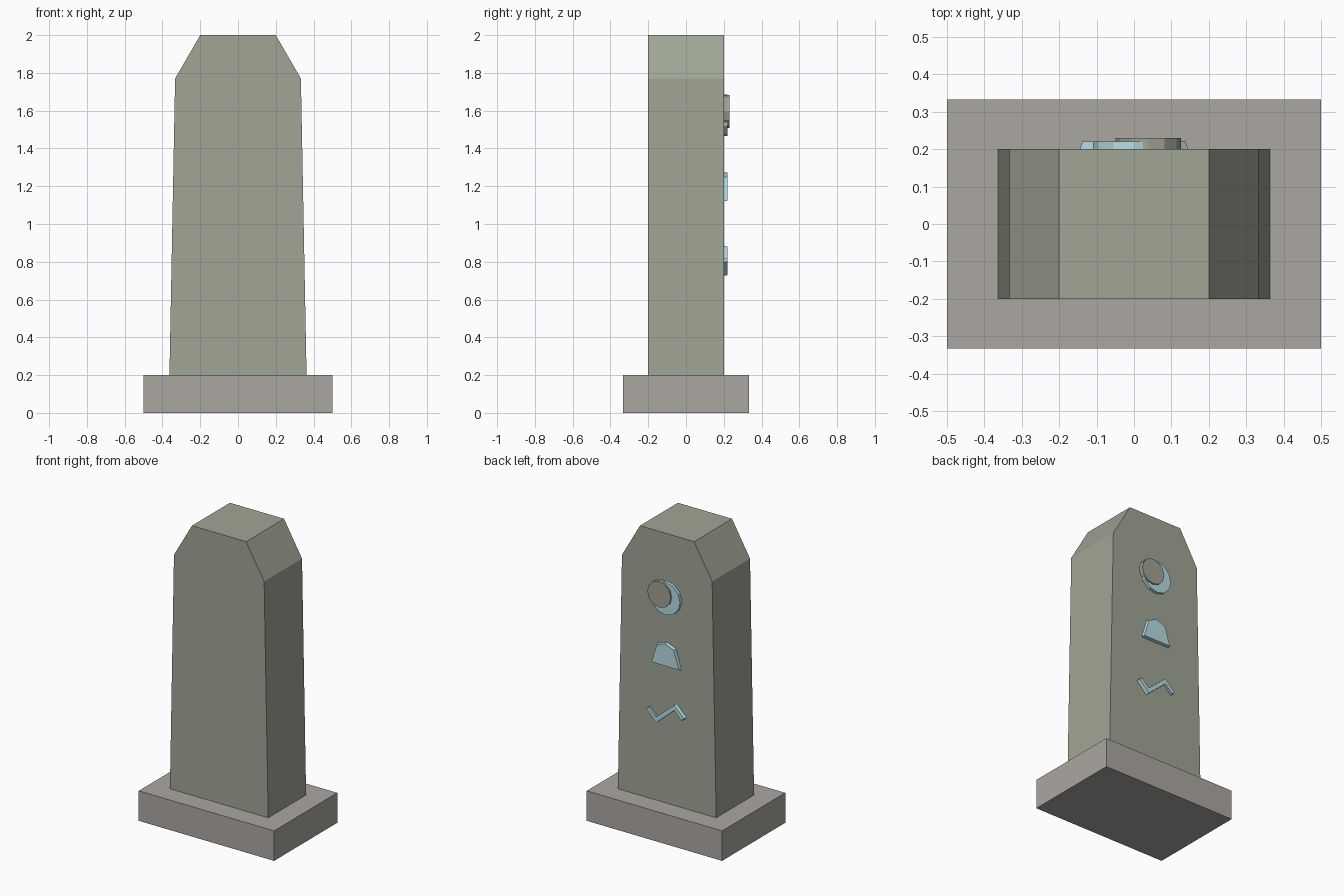
import bpy, bmesh, math

if "Cube" in bpy.data.objects:
    bpy.data.objects.remove(bpy.data.objects["Cube"])


def material(name, rgb):
    mat = bpy.data.materials.new(name)
    mat.diffuse_color = (*rgb, 1)
    mat.use_nodes = True
    mat.node_tree.nodes["Principled BSDF"].inputs["Base Color"].default_value = mat.diffuse_color
    return mat


def prism(name, profile, y0, y1, mat, taper=1.0):
    """Extrude an (x, z) profile from y0 to y1, shrinking the y1 end about its middle."""
    cx = (min(p[0] for p in profile) + max(p[0] for p in profile)) / 2
    cz = (min(p[1] for p in profile) + max(p[1] for p in profile)) / 2
    bm = bmesh.new()
    near = [bm.verts.new((x, y0, z)) for x, z in profile]
    far = [bm.verts.new((cx + (x - cx) * taper, y1, cz + (z - cz) * taper))
           for x, z in profile]
    bm.faces.new(near)
    bm.faces.new(far[::-1])
    n = len(profile)
    for i in range(n):
        j = (i + 1) % n
        bm.faces.new((near[i], far[i], far[j], near[j]))
    bmesh.ops.recalc_face_normals(bm, faces=bm.faces)
    mesh = bpy.data.meshes.new(name)
    bm.to_mesh(mesh)
    bm.free()
    mesh.materials.append(mat)
    obj = bpy.data.objects.new(name, mesh)
    bpy.context.collection.objects.link(obj)
    return obj


def disc(cx, cz, r, sides=12):
    return [(cx + r * math.cos(math.tau * i / sides),
             cz + r * math.sin(math.tau * i / sides)) for i in range(sides)]


def mirrored(half):
    """Close a right-hand half profile with its mirror image."""
    return half + [(-x, z) for x, z in reversed(half) if x > 0]


base_stone = material("base_stone", (0.41, 0.385, 0.36))
pillar_stone = material("pillar_stone", (0.35, 0.38, 0.30))
glyph_blue = material("glyph_blue", (0.46, 0.72, 0.76))
moon_stone = material("moon_stone", (0.37, 0.36, 0.29))

# Plinth and tapered pillar with chamfered shoulders
prism("plinth", mirrored([(0.5, 0), (0.5, 0.2)]), -0.333, 0.333, base_stone)
prism("pillar", mirrored([(0.363, 0.2), (0.333, 1.77), (0.2, 2.0)]),
      -0.2, 0.2, pillar_stone)

# Crescent on the back: blue disc partly covered by a stone disc
prism("moon", disc(0, 1.575, 0.11), 0.19, 0.22, glyph_blue)
prism("moon_shadow", disc(0.038, 1.595, 0.087), 0.19, 0.23, moon_stone)

# Mountain glyph
prism("mountain_glyph", mirrored([(0.107, 1.12), (0.067, 1.25), (0, 1.276)]),
      0.2, 0.22, glyph_blue, 0.95)

# Wave glyph, the same half turned round its middle
half = [(0.145, -0.005), (0.07, -0.08), (-0.07, 0.042), (-0.126, -0.014)]
wave = half + [(-x, -z) for x, z in half]
prism("wave_glyph", [(x, z + 0.805) for x, z in wave], 0.2, 0.22, glyph_blue, 0.95)
